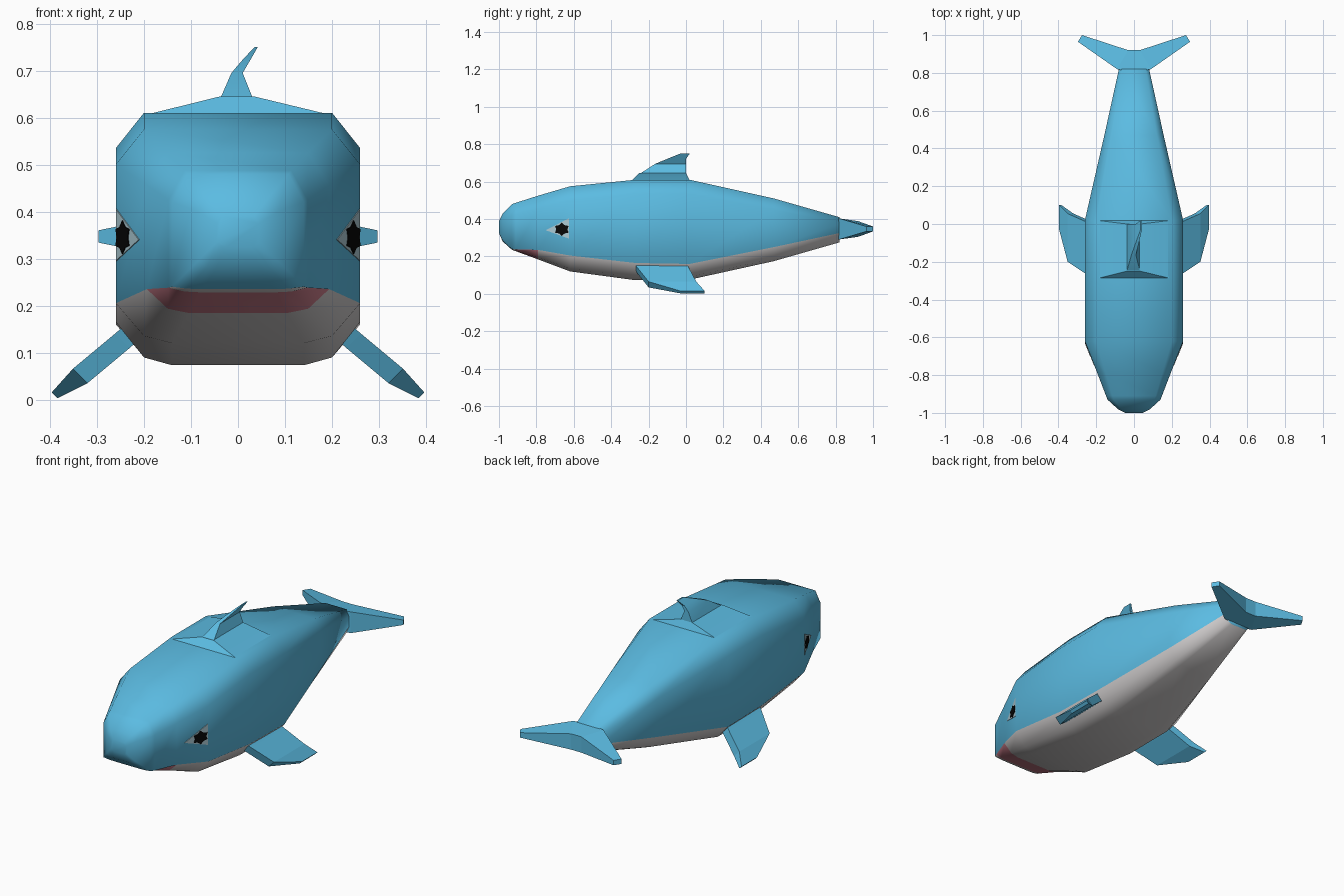
import bpy
import bmesh
import math

cube = bpy.data.objects.get("Cube")
if cube:
    bpy.data.objects.remove(cube, do_unlink=True)


def material(name, r, g, b):
    m = bpy.data.materials.new(name)
    m.use_nodes = True
    m.diffuse_color = (r, g, b, 1)
    m.node_tree.nodes["Principled BSDF"].inputs["Base Color"].default_value = (r, g, b, 1)
    return m


blue = material("sky_blue", 0.105, 0.50, 0.76)
grey = material("belly_grey", 0.60, 0.58, 0.58)
pink = material("mouth_pink", 0.58, 0.20, 0.25)
pale = material("eye_pale", 0.42, 0.60, 0.67)
black = material("eye_black", 0.002, 0.002, 0.002)


def loft(name, rings, mats, rule=None, angle=None):
    """Skin closed rings of equal size; rule(segment, side) picks a material."""
    bm = bmesh.new()
    rows = [[bm.verts.new(p) for p in ring] for ring in rings]
    n = len(rows[0])
    for i in range(len(rows) - 1):
        for j in range(n):
            k = (j + 1) % n
            f = bm.faces.new((rows[i][j], rows[i][k], rows[i + 1][k], rows[i + 1][j]))
            f.material_index = rule(i, j) if rule else 0
    bm.faces.new(rows[0])
    bm.faces.new(rows[-1])
    bmesh.ops.recalc_face_normals(bm, faces=bm.faces)
    mesh = bpy.data.meshes.new(name)
    bm.to_mesh(mesh)
    bm.free()
    for m in mats:
        mesh.materials.append(m)
    ob = bpy.data.objects.new(name, mesh)
    bpy.context.collection.objects.link(ob)
    if angle:
        bpy.ops.object.select_all(action='DESELECT')
        ob.select_set(True)
        bpy.context.view_layer.objects.active = ob
        bpy.ops.object.shade_smooth_by_angle(angle=math.radians(angle))
    return ob


# Body stations: y, half width, bottom, lower side, upper side, top
stations = [
    (-1.00, 0.045, 0.325, 0.335, 0.375, 0.39),
    (-0.98, 0.085, 0.28, 0.295, 0.40, 0.43),
    (-0.93, 0.14, 0.235, 0.24, 0.42, 0.48),
    (-0.91, 0.148, 0.228, 0.238, 0.425, 0.487),
    (-0.79, 0.194, 0.184, 0.235, 0.456, 0.525),
    (-0.62, 0.26, 0.12, 0.205, 0.50, 0.575),
    (-0.27, 0.26, 0.073, 0.165, 0.535, 0.61),
    (0.02, 0.26, 0.076, 0.16, 0.535, 0.61),
    (0.47, 0.157, 0.175, 0.25, 0.45, 0.51),
    (0.82, 0.08, 0.275, 0.325, 0.375, 0.41),
]


def body_ring(y, w, zb, zl, zu, zt):
    half = [(0.54 * w, zb), (0.77 * w, zb + 0.18 * (zl - zb)), (w, zl), (w, zu), (0.77 * w, zt)]
    return [(x, y, z) for x, z in half] + [(-x, y, z) for x, z in reversed(half)]


def body_colour(segment, side):
    if segment < 2 or side in (2, 3, 4, 5, 6):
        return 0
    return 2 if segment == 3 else 1


loft("body", [body_ring(*s) for s in stations], [blue, grey, pink], body_colour, 80)


def box_ring(x0, x1, y0, y1, z):
    return [(x0, y0, z), (x1, y0, z), (x1, y1, z), (x0, y1, z)]


# Raised back under the dorsal fin, then the fin curling to one side
loft("back_ridge", [box_ring(-0.2, 0.2, -0.29, 0.02, 0.605),
                    box_ring(-0.038, 0.034, -0.25, 0.0, 0.645)], [blue], angle=30)
loft("dorsal_fin", [box_ring(-0.038, 0.032, -0.25, 0.0, 0.64),
                    box_ring(-0.014, 0.010, -0.165, 0.0, 0.695),
                    box_ring(0.009, 0.026, -0.10, 0.0, 0.722),
                    box_ring(0.035, 0.042, -0.03, 0.02, 0.75)], [blue], angle=30)


def flipper_ring(s, x, z, y0, y1, t):
    d = t * 0.7
    return [(s * (x + a * d), y, z + a * d) for a, y in ((-1, y0), (1, y0), (1, y1), (-1, y1))]


def fluke_ring(x0, x1, y0, y1, front, back):
    zc = 0.347
    return [(x0, y0, zc - front), (x0, y0, zc + front), (x1, y1, zc + back), (x1, y1, zc - back)]


for s, label in ((1, "left"), (-1, "right")):
    # Side flippers
    loft(label + "_flipper", [flipper_ring(s, 0.20, 0.165, -0.29, -0.01, 0.022),
                              flipper_ring(s, 0.246, 0.125, -0.26, 0.015, 0.022),
                              flipper_ring(s, 0.336, 0.050, -0.20, 0.055, 0.022),
                              flipper_ring(s, 0.390, 0.009, -0.03, 0.10, 0.009)], [blue])
    # Tail flukes
    loft(label + "_fluke", [fluke_ring(0, 0, 0.80, 0.92, 0.058, 0.042),
                            fluke_ring(s * 0.09, s * 0.03, 0.82, 0.92, 0.056, 0.042),
                            fluke_ring(s * 0.297, s * 0.275, 0.965, 1.0, 0.013, 0.013)], [blue])

    # Eye plates lying on the slanted cheek
    def plate(name, outline, lift, mat):
        def ring(off):
            return [(s * (0.26 - 0.387 * (-0.62 - y) + off), y, z) for y, z in outline]
        loft(name, [ring(-0.002), ring(lift)], [mat])

    plate(label + "_eye_white", [(-0.75, 0.34), (-0.625, 0.295), (-0.625, 0.405)], 0.002, pale)
    pupil = []
    for i in range(12):
        r = 0.042 if i % 2 else 0.030
        a = math.tau * i / 12
        pupil.append((-0.664 + r * math.cos(a), 0.345 + 0.85 * r * math.sin(a)))
    plate(label + "_pupil", pupil, 0.004, black)
